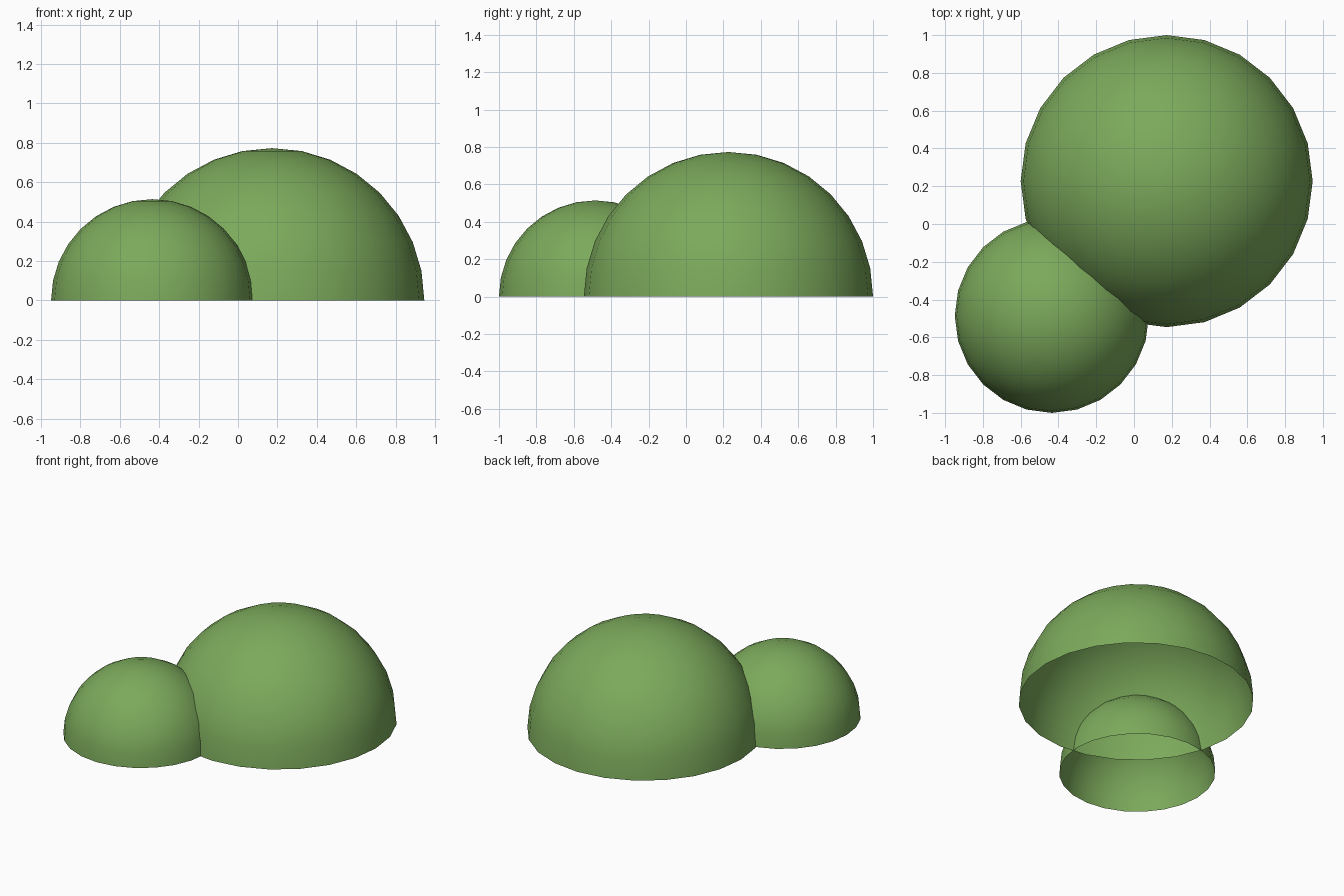
import bpy, bmesh
from mathutils import Vector

if "Cube" in bpy.data.objects:
    bpy.data.objects.remove(bpy.data.objects["Cube"])

# Leaf green shared by both domes
green = bpy.data.materials.new("leaf_green")
green.diffuse_color = (0.2, 0.4, 0.105, 1.0)
green.use_nodes = True
green.node_tree.nodes["Principled BSDF"].inputs["Base Color"].default_value = green.diffuse_color


def dome(name, x, y, radius):
    """Open-bottomed hemisphere shell standing on z = 0."""
    bm = bmesh.new()
    bmesh.ops.create_uvsphere(bm, u_segments=24, v_segments=16, radius=radius)
    lower = [f for f in bm.faces if f.calc_center_median().z < 0]
    bmesh.ops.delete(bm, geom=lower, context='FACES')
    for f in bm.faces:
        f.smooth = True
    bmesh.ops.translate(bm, verts=bm.verts, vec=Vector((x, y, 0)))
    mesh = bpy.data.meshes.new(name)
    bm.to_mesh(mesh)
    bm.free()
    mesh.materials.append(green)
    obj = bpy.data.objects.new(name, mesh)
    bpy.context.collection.objects.link(obj)
    return obj


# Large bush at the back right, small bush at the front left
dome("large_bush", 0.173, 0.227, 0.773)
dome("small_bush", -0.435, -0.486, 0.514)
